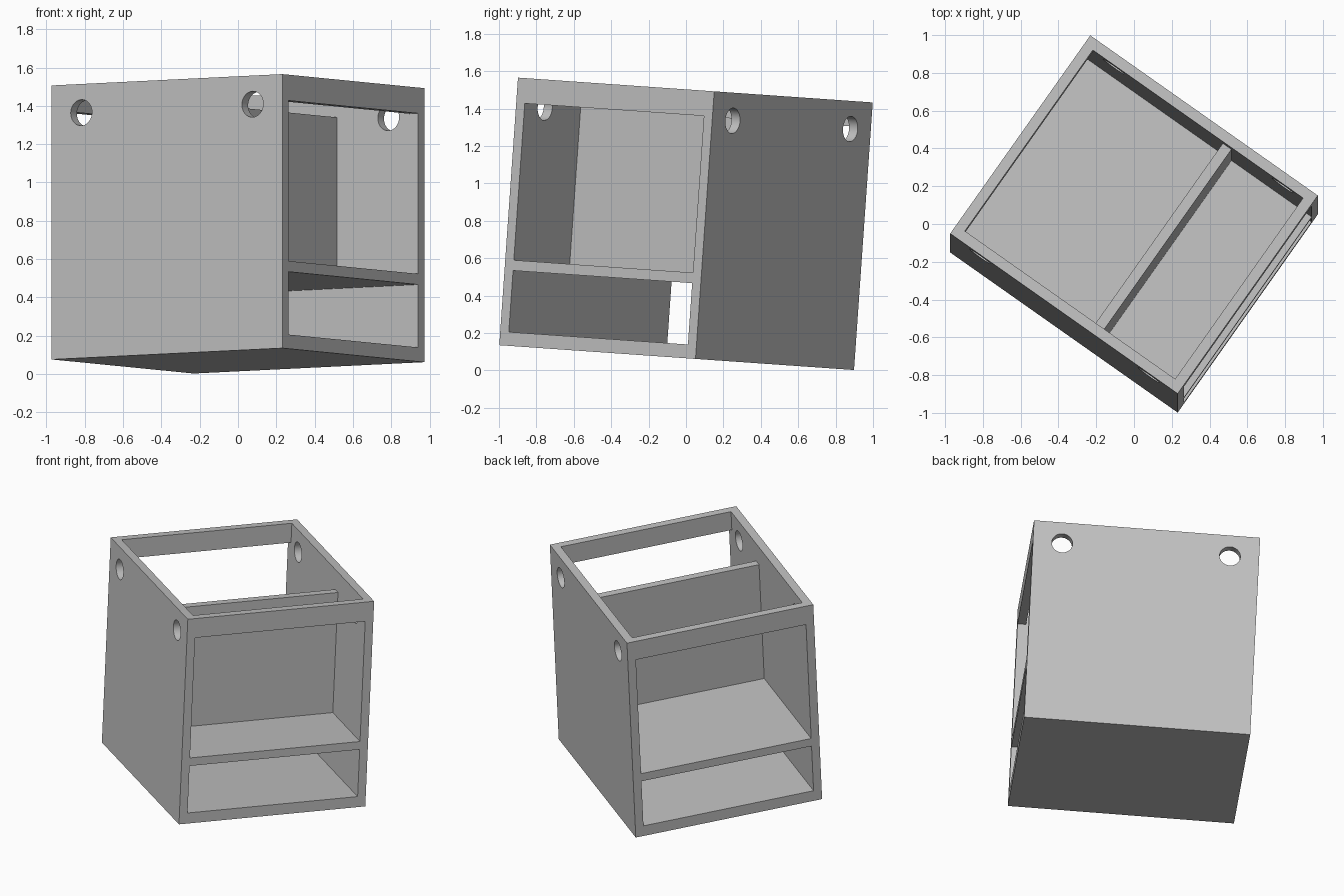
import bpy, bmesh, math
from mathutils import Matrix, Vector

default = bpy.data.objects.get("Cube")
if default:
    bpy.data.objects.remove(default, do_unlink=True)

# Cabinet dimensions: local x = width, y = depth, z = height
W, D, H = 1.287, 1.474, 1.434
T = 0.056            # board thickness
FLOOR = 0.074        # floor thickness
SHELF = 0.403        # underside of the shelf
RAIL = 0.135         # height of the top rails
HOLE_R, HOLE_IN, HOLE_DOWN = 0.068, 0.19, 0.15

# The whole cabinet is turned and tipped slightly
pose = (Matrix.Translation((0, 0, 0.784))
        @ Matrix.Rotation(math.radians(-4), 4, 'X')
        @ Matrix.Rotation(math.radians(54.8), 4, 'Z')
        @ Matrix.Translation((-W / 2, -D / 2, -H / 2)))

grey = bpy.data.materials.new("plain_grey")
grey.use_nodes = True
colour = (0.53, 0.53, 0.53, 1)
grey.diffuse_color = colour
grey.node_tree.nodes["Principled BSDF"].inputs["Base Color"].default_value = colour


def add_object(name, bm):
    mesh = bpy.data.meshes.new(name)
    bm.to_mesh(mesh)
    bm.free()
    mesh.materials.append(grey)
    obj = bpy.data.objects.new(name, mesh)
    bpy.context.collection.objects.link(obj)
    obj.matrix_world = pose
    return obj


def board(name, low, high):
    low, high = Vector(low), Vector(high)
    bm = bmesh.new()
    bmesh.ops.create_cube(bm, size=1)
    bmesh.ops.scale(bm, vec=high - low, verts=bm.verts)
    bmesh.ops.translate(bm, vec=(low + high) / 2, verts=bm.verts)
    return add_object(name, bm)


def drill(panel, x):
    # Two round hand holes through a side panel
    bm = bmesh.new()
    for y in (HOLE_IN, D - HOLE_IN):
        place = (Matrix.Translation((x, y, H - HOLE_DOWN))
                 @ Matrix.Rotation(math.pi / 2, 4, 'Y'))
        bmesh.ops.create_cone(bm, cap_ends=True, segments=48, radius1=HOLE_R,
                              radius2=HOLE_R, depth=T * 4, matrix=place)
    cutter = add_object("hole_cutter", bm)
    cutter.hide_render = True
    cut = panel.modifiers.new("holes", 'BOOLEAN')
    cut.operation = 'DIFFERENCE'
    cut.solver = 'EXACT'
    cut.object = cutter
    bpy.context.view_layer.update()
    bpy.context.view_layer.objects.active = panel
    bpy.ops.object.modifier_apply(modifier=cut.name)
    bpy.data.objects.remove(cutter, do_unlink=True)
    bpy.ops.object.select_all(action='DESELECT')
    panel.select_set(True)
    bpy.ops.object.shade_smooth_by_angle(angle=math.radians(30))


# Side panels with holes
for name, x in (("side_panel_a", 0), ("side_panel_b", W - T)):
    drill(board(name, (x, 0, 0), (x + T, D, H)), x + T / 2)

# Floor and shelf, open at both ends
board("floor", (T, 0, 0), (W - T, D, FLOOR))
board("shelf", (T, 0, SHELF), (W - T, D, SHELF + T))

# Top rails across both open ends
for name, y in (("front_rail", 0), ("back_rail", D - T)):
    board(name, (T, y, H - RAIL), (W - T, y + T, H))

# Upright divider standing on the shelf
board("divider", (T, 0.52, SHELF + T), (W - T, 0.52 + T, H - RAIL))
